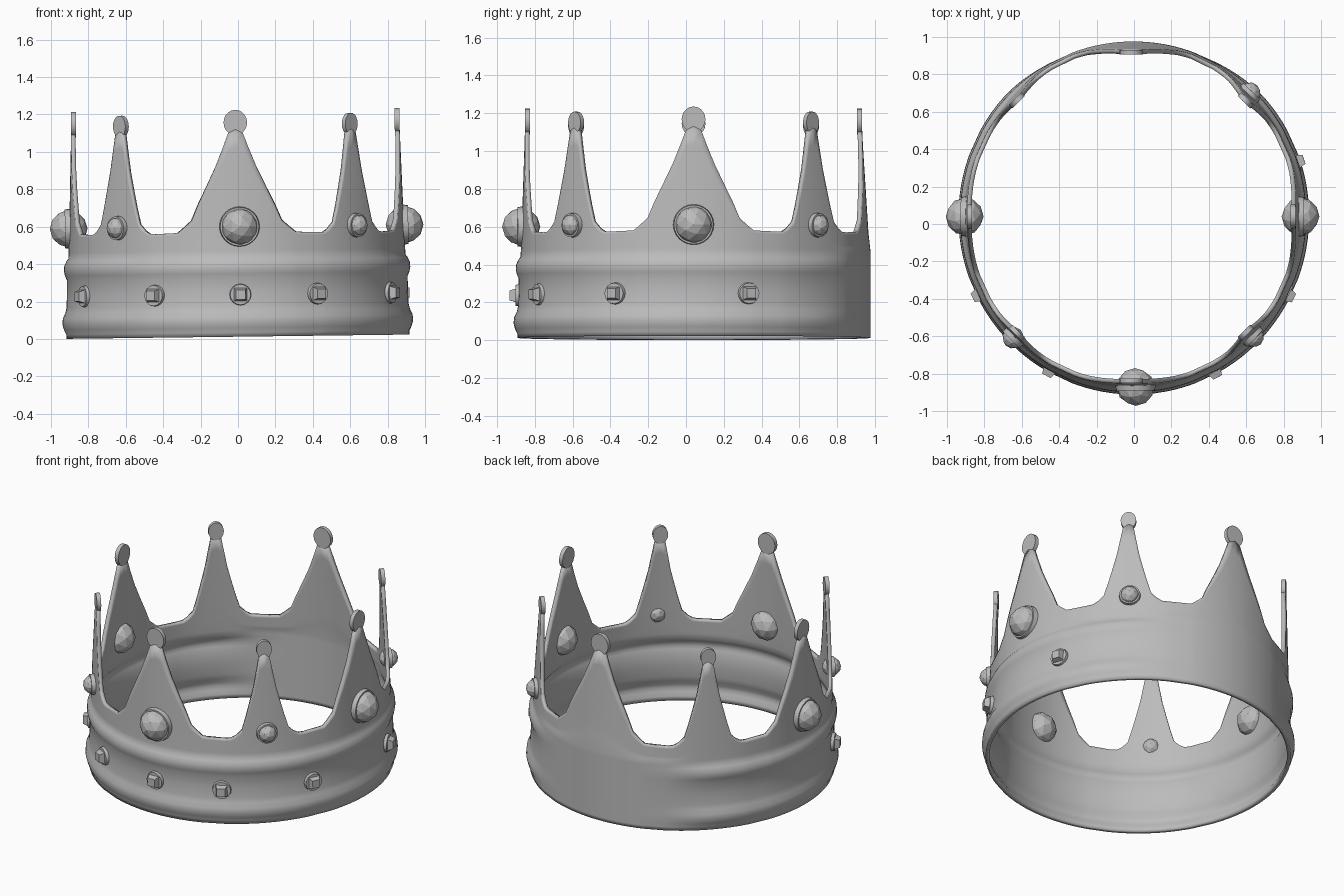
import bpy, bmesh, math
from mathutils import Matrix, Vector

if "Cube" in bpy.data.objects:
    bpy.data.objects.remove(bpy.data.objects["Cube"])

CY = 0.04                                   # ring centre in y
STRETCH = 1.015                             # ring is slightly longer front to back
TILT = Matrix.Rotation(-0.0125, 4, 'Y')     # whole crown leans very slightly

metal = bpy.data.materials.new("grey_metal")
metal.diffuse_color = (0.5, 0.5, 0.5, 1)
metal.use_nodes = True
metal.node_tree.nodes["Principled BSDF"].inputs["Base Color"].default_value = metal.diffuse_color

# Outer wall profile (radius, z) with two raised bands, then the slope of the points
PROFILE = [(.916, .012), (.918, .035), (.930, .06), (.938, .09), (.935, .12), (.921, .15),
           (.914, .18), (.912, .25), (.911, .325), (.921, .35), (.926, .375), (.924, .40),
           (.913, .425), (.902, .44), (.900, .47)]
UPPER_ROWS = 7


def interp(table, x):
    for (a, fa), (b, fb) in zip(table, table[1:]):
        if x <= b:
            return fa + (fb - fa) * (x - a) / (b - a)
    return table[-1][1]


def upper_radius(z):
    return interp([(.47, .900), (.57, .896), (1.25, .874)], z)


def ring_point(angle, r, z):
    return Vector((r * math.cos(angle), CY + r * STRETCH * math.sin(angle), z))


def add_object(name, bm, smooth=None):
    bmesh.ops.recalc_face_normals(bm, faces=bm.faces)
    bm.transform(TILT)
    mesh = bpy.data.meshes.new(name)
    bm.to_mesh(mesh)
    bm.free()
    mesh.materials.append(metal)
    ob = bpy.data.objects.new(name, mesh)
    bpy.context.collection.objects.link(ob)
    if smooth:
        bpy.ops.object.select_all(action='DESELECT')
        ob.select_set(True)
        bpy.context.view_layer.objects.active = ob
        bpy.ops.object.shade_smooth_by_angle(angle=math.radians(smooth))
    return ob


# Half outlines of the points: (degrees from the middle, top height)
BIG = [(0, 1.12), (2.6, 1.10), (4.3, 1.03), (7.0, .925), (10.5, .81), (13.3, .72), (15.6, .635),
       (18.5, .595), (20.5, .57)]
SMALL = [(0, 1.12), (2.0, 1.10), (3.2, 1.0), (4.4, .90), (6.0, .80), (7.5, .71), (9.2, .62),
         (11.5, .585), (13.5, .567)]

columns = []
for k in range(8):
    half = SMALL if k % 2 else BIG
    columns += [(k * 45 - a, h) for a, h in half[:0:-1]]
    columns += [(k * 45 + a, h) for a, h in half]
    columns.append((k * 45 + (29 if k % 2 == 0 else 16), .565))
columns = sorted({round(a % 360, 2): h for a, h in columns}.items())

# Crown wall: bands fade into a plain wall at the back
bm = bmesh.new()
grid = []
for deg, top in columns:
    a = math.radians(deg)
    off_back = abs(deg - 90)
    fade = min(1, max(0, (50 - off_back) / 28))
    fade = fade * fade * (3 - 2 * fade)
    col = [ring_point(a, r + (.922 - r) * fade, z) for r, z in PROFILE]
    for i in range(1, UPPER_ROWS + 1):
        z = .47 + (top - .47) * i / UPPER_ROWS
        r = upper_radius(z)
        col.append(ring_point(a, r + .018 * fade * max(0, 1 - (z - .47) / .6), z))
    grid.append([bm.verts.new(p) for p in col])
for c0, c1 in zip(grid, grid[1:] + grid[:1]):
    for i in range(len(c0) - 1):
        bm.faces.new((c0[i], c1[i], c1[i + 1], c0[i + 1]))
wall = add_object("crown_wall", bm, 40)
solid = wall.modifiers.new("thickness", 'SOLIDIFY')
solid.thickness = .024
solid.offset = -1


def frame(deg, r, z):
    """Matrix on the ring: local x sideways, local y up, local z outward."""
    a = math.radians(deg)
    out = Vector((math.cos(a), math.sin(a), 0))
    m = Matrix((Vector((-out.y, out.x, 0)), Vector((0, 0, 1)), out)).transposed().to_4x4()
    m.translation = ring_point(a, r, z)
    return m


def cone(bm, m, r1, r2, z1, z2, seg, spin=0):
    mat = m @ Matrix.Translation((0, 0, (z1 + z2) / 2)) @ Matrix.Rotation(spin, 4, 'Z')
    bmesh.ops.create_cone(bm, cap_ends=True, segments=seg, radius1=r1, radius2=r2,
                          depth=z2 - z1, matrix=mat)


# Flat rounded knobs on the tips
for k in range(8):
    w, h, zc = (.047, .058, 1.143) if k % 2 else (.063, .068, 1.157)
    bm = bmesh.new()
    m = frame(k * 45, upper_radius(zc) - .012, zc) @ Matrix.Diagonal((w, h, 1, 1))
    cone(bm, m, 1, 1, -.013, .013, 20)
    add_object("tip_knob", bm, 40)


def round_gem(name, deg, r, size, bezel):
    bm = bmesh.new()
    bmesh.ops.create_icosphere(bm, subdivisions=2, radius=size, matrix=frame(deg, r, .6))
    add_object(name, bm)
    bm = bmesh.new()
    cone(bm, frame(deg, .896, .6), bezel, bezel * .95, -.015, .022, 24)
    add_object(name + "_setting", bm, 30)


# Large gems at front and sides, small ones on three diagonals
for deg in (-89, 0, 180):
    round_gem("large_gem", deg, .898, .101, .109)
for deg in (-44.5, -135, 46):
    round_gem("small_gem", deg, .903, .058, .066)

# Square cut gems in round settings along the band
for deg in (-89, -62, -26.6, 18.3, -119, -153.5):
    m = frame(deg, .912, .237)
    bm = bmesh.new()
    cone(bm, m, .06, .055, -.012, .016, 16)
    add_object("square_gem_setting", bm, 30)
    bm = bmesh.new()
    cone(bm, m, .056, .036, .0, .048, 4, math.pi / 4)
    add_object("square_gem", bm)
